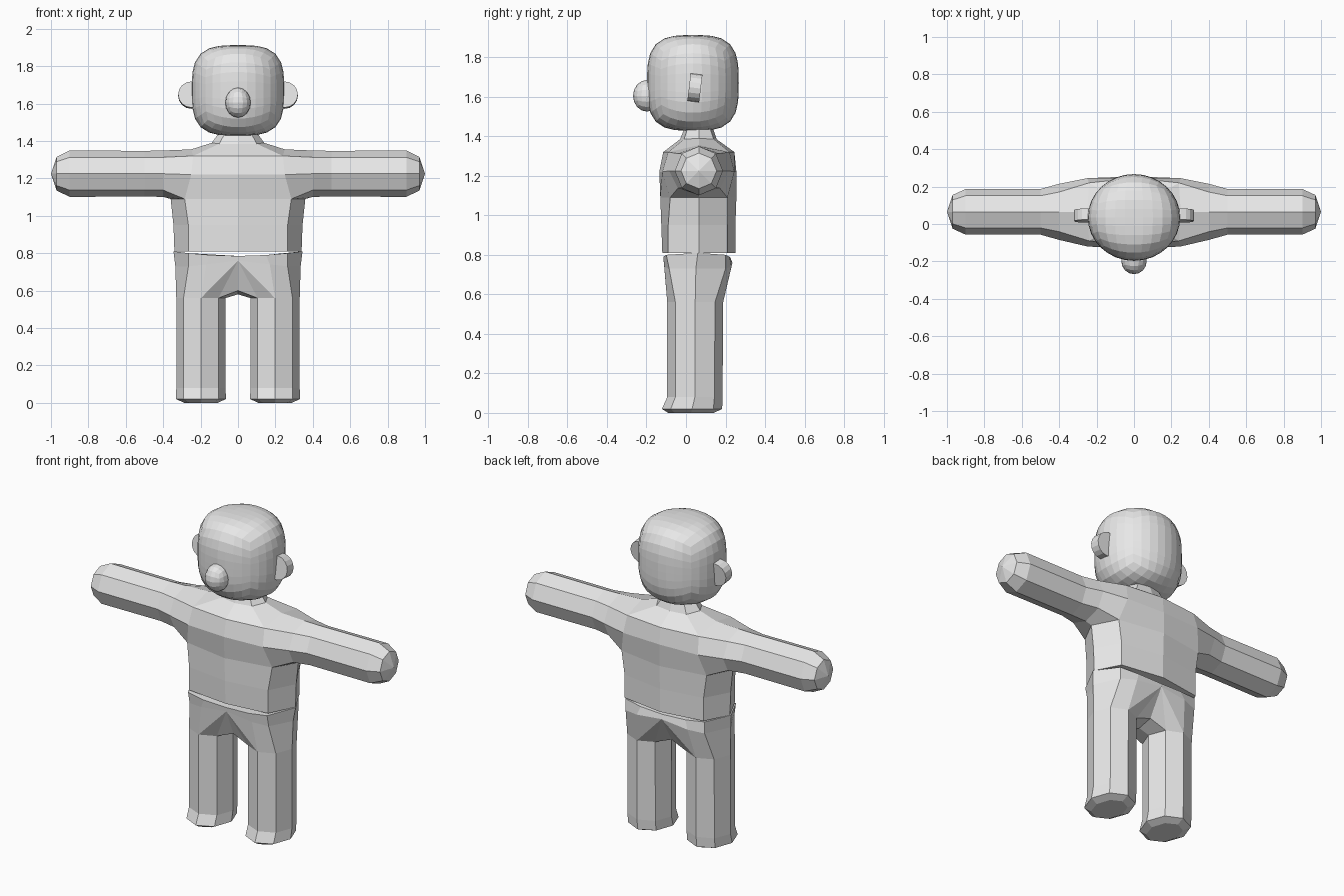
import bpy, bmesh, math
from mathutils import Vector

if "Cube" in bpy.data.objects:
    bpy.data.objects.remove(bpy.data.objects["Cube"])

grey = bpy.data.materials.new("light grey")
grey.diffuse_color = (0.8, 0.8, 0.8, 1)
grey.use_nodes = True
grey.node_tree.nodes["Principled BSDF"].inputs["Base Color"].default_value = grey.diffuse_color


def finish(bm, name):
    bmesh.ops.recalc_face_normals(bm, faces=bm.faces)
    me = bpy.data.meshes.new(name)
    bm.to_mesh(me)
    bm.free()
    me.materials.append(grey)
    ob = bpy.data.objects.new(name, me)
    bpy.context.collection.objects.link(ob)
    return ob


def mirrored(bm, name):
    """Copy the half to the other side and weld the middle."""
    geo = bmesh.ops.duplicate(bm, geom=bm.verts[:] + bm.edges[:] + bm.faces[:])["geom"]
    for v in geo:
        if isinstance(v, bmesh.types.BMVert):
            v.co.x *= -1
    bmesh.ops.remove_doubles(bm, verts=bm.verts, dist=0.0005)
    return finish(bm, name)


def bridge(bm, a, b, closed=False):
    n = len(a)
    for i in range(n if closed else n - 1):
        j = (i + 1) % n
        bm.faces.new((a[i], a[j], b[j], b[i]))


def octagon(bm, point):
    return [bm.verts.new(point(math.cos(i * math.pi / 4), math.sin(i * math.pi / 4)))
            for i in range(8)]


# Shirt: half rings from front centre round the side to back centre
bm = bmesh.new()
MID = 0.065
# z, side z, front y, corner x, corner front y, side x, corner back y, back y
rows = [(0.81, 0.81, -0.12, 0.265, -0.09, 0.34, 0.21, 0.25),
        (0.95, 0.95, -0.125, 0.265, -0.09, 0.345, 0.21, 0.25),
        (1.09, 1.09, -0.13, 0.285, -0.08, 0.36, 0.21, 0.255),
        (1.22, 1.22, -0.135, 0.25, -0.12, 0, 0.245, 0.255),
        (1.32, 1.355, -0.115, 0.24, -0.09, 0.25, 0.22, 0.245),
        (1.385, 1.39, -0.03, 0.10, -0.01, 0.14, 0.14, 0.155),
        (1.46, 1.46, 0.0, 0.06, 0.015, 0.09, 0.115, 0.13)]
rings = []
for z, sz, fy, cx, cfy, sx, cby, by in rows:
    pts = [(0, fy, z), (cx, cfy, z), (sx, MID, sz), (cx, cby, z), (0, by, z)]
    rings.append([None if p[0] == 0 and p[1] == MID else bm.verts.new(p) for p in pts])
for k, (a, b) in enumerate(zip(rings, rings[1:])):
    if k in (2, 3):     # leave the armhole open
        bridge(bm, a[:2], b[:2])
        bridge(bm, a[3:], b[3:])
    else:
        bridge(bm, a, b)
bm.faces.new(rings[0])

# Arm: octagonal rings continuing from the armhole to a blunt end
lo, mi, hi = rings[2], rings[3], rings[4]
prev = [mi[3], hi[3], hi[2], hi[1], mi[1], lo[1], lo[2], lo[3]]
for x, ry, rz in [(0.40, 0.15, 0.124), (0.50, 0.122, 0.122),
                  (0.90, 0.122, 0.124), (0.97, 0.09, 0.09)]:
    ring = octagon(bm, lambda c, s: (x, MID + ry * c, 1.225 + rz * s))
    bridge(bm, prev, ring, True)
    prev = ring
tip = bm.verts.new((1.0, MID, 1.225))
for i in range(8):
    bm.faces.new((prev[i], prev[(i + 1) % 8], tip))
mirrored(bm, "shirt_and_arms")

# Trousers: waist, hip row and one leg, then mirrored
bm = bmesh.new()
waist = [bm.verts.new(p) for p in [
    (0, -0.115, 0.785), (0.15, -0.115, 0.79), (0.265, -0.1, 0.8), (0.345, 0.06, 0.81),
    (0.265, 0.2, 0.8), (0.15, 0.22, 0.79), (0, 0.225, 0.785)]]
hips = [bm.verts.new(p) for p in [
    (0, -0.112, 0.76), (0.17, -0.11, 0.74), (0.265, -0.085, 0.73), (0.335, 0.05, 0.73),
    (0.265, 0.2, 0.73), (0.17, 0.23, 0.74), (0, 0.235, 0.76)]]
bridge(bm, waist, hips)
bm.faces.new(waist)


def leg_ring(z, rx, front, back):
    cy, ry = (front + back) / 2, (back - front) / 2
    return octagon(bm, lambda c, s: (0.198 + rx * c, cy + ry * s, z))


top = leg_ring(0.56, 0.132, -0.095, 0.188)
# outer half of the leg joins the hips
outer = [top[6], top[7], top[0], top[1], top[2]]
bridge(bm, hips[1:6], outer)
# crotch
cf, cm, cb = (bm.verts.new(p) for p in [(0, -0.045, 0.6), (0, 0.045, 0.58), (0, 0.14, 0.6)])
for mid, side, crotch, inner, leg in [(hips[0], hips[1], cf, top[5], top[6]),
                                      (hips[6], hips[5], cb, top[3], top[2])]:
    bm.faces.new((mid, side, leg))
    bm.faces.new((mid, leg, inner))
    bm.faces.new((mid, inner, crotch))
bm.faces.new((cf, cm, top[4], top[5]))
bm.faces.new((cm, cb, top[3], top[4]))
# lower leg with a small flare at the foot
prev = top
for args in [(0.08, 0.132, -0.095, 0.185), (0.02, 0.133, -0.122, 0.183),
             (0.0, 0.09, -0.09, 0.14)]:
    ring = leg_ring(*args)
    bridge(bm, prev, ring, True)
    prev = ring
bm.faces.new(prev)
mirrored(bm, "trousers")


def rounded_block(name, centre, size, cuts, power):
    """Cube grid pulled to a form round from above and squarish from the side."""
    bm = bmesh.new()
    bmesh.ops.create_cube(bm, size=2)
    bmesh.ops.subdivide_edges(bm, edges=bm.edges[:], cuts=cuts, use_grid_fill=True)
    for v in bm.verts:
        d = Vector([math.tan(c * math.pi / 4) for c in v.co])
        r = math.hypot(d.x, d.y)
        d /= (r ** power + abs(d.z) ** power) ** (1 / power)
        v.co = [c + s * k for c, s, k in zip(centre, size, d)]
    return finish(bm, name)


rounded_block("head", (0, 0.035, 1.67), (0.247, 0.232, 0.242), 7, 3.3)
rounded_block("nose", (0, -0.198, 1.605), (0.068, 0.07, 0.08), 3, 2)

# Ears: thin upright discs half sunk in the head
for side, label in ((1, "left"), (-1, "right")):
    bm = bmesh.new()
    bmesh.ops.create_cone(bm, cap_ends=True, segments=16, radius1=0.07, radius2=0.07, depth=0.06)
    ear = finish(bm, label + "_ear")
    ear.location = (side * 0.25, 0.045, 1.645)
    ear.rotation_euler = (math.pi / 2 - 0.12, 0, 0)
